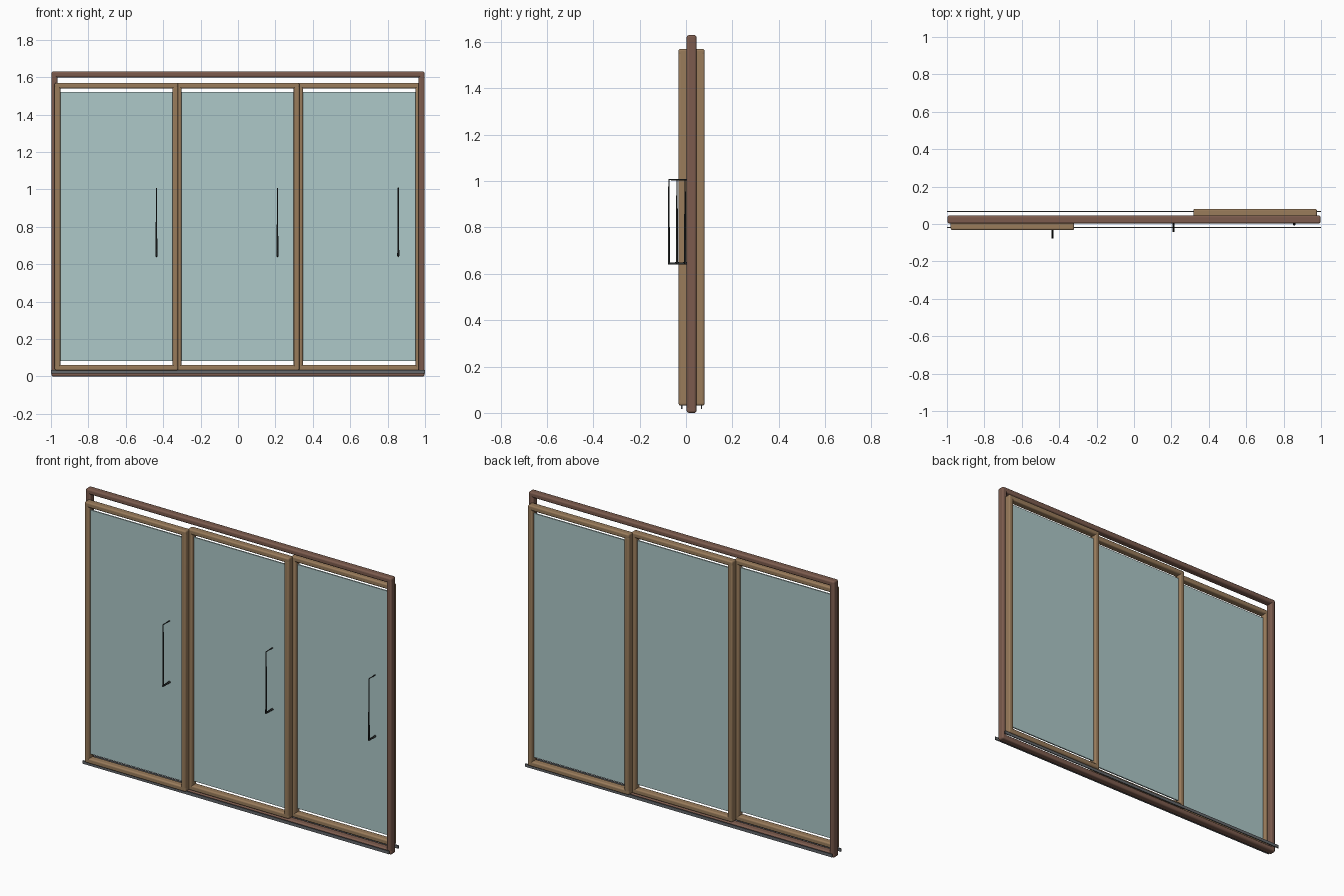
import bpy
from mathutils import Vector

if "Cube" in bpy.data.objects:
    bpy.data.objects.remove(bpy.data.objects["Cube"])


def material(name, color):
    m = bpy.data.materials.new(name)
    m.diffuse_color = color
    m.use_nodes = True
    m.node_tree.nodes["Principled BSDF"].inputs["Base Color"].default_value = m.diffuse_color
    return m


FRAME = material("red_brown", (0.20, 0.105, 0.075, 1))
WOOD = material("light_brown", (0.32, 0.20, 0.105, 1))
GLASS = material("pale_glass", (0.42, 0.58, 0.58, 1))
METAL = material("dark_metal", (0.03, 0.035, 0.035, 1))
STEEL = material("track_grey", (0.13, 0.14, 0.15, 1))


def box(name, x, y, z, mat, bevel=0.0):
    """Box from (min, max) ranges, with optional rounded edges."""
    bpy.ops.mesh.primitive_cube_add(size=1)
    o = bpy.context.object
    o.name = name
    r = [Vector(v) for v in (x, y, z)]
    for v in o.data.vertices:
        v.co = [(a[0] + a[1]) / 2 + c * (a[1] - a[0]) for a, c in zip(r, v.co)]
    o.data.materials.append(mat)
    if bevel:
        b = o.modifiers.new("round", 'BEVEL')
        b.width, b.segments = bevel, 3
        bpy.ops.object.shade_smooth_by_angle()
    return o


def border(name, x, y, z, w, mat, bevel):
    """Rectangular surround made of two rails and two stiles."""
    box(name + "_top_rail", x, y, (z[1] - w, z[1]), mat, bevel)
    box(name + "_bottom_rail", x, y, (z[0], z[0] + w), mat, bevel)
    box(name + "_left_stile", (x[0], x[0] + w), y, z, mat, bevel)
    box(name + "_right_stile", (x[1] - w, x[1]), y, z, mat, bevel)


def handle(name, x, y_bar, y_glass):
    """Bent pull bar, thicker at its lower end."""
    cu = bpy.data.curves.new(name, 'CURVE')
    cu.dimensions = '3D'
    cu.bevel_depth = 0.005
    cu.bevel_resolution = 2
    cu.use_fill_caps = True
    pts = [(y_glass, 0.645, 1.2), (y_bar, 0.645, 1.2), (y_bar, 0.70, 0.9),
           (y_bar, 0.95, 0.6), (y_bar, 1.006, 0.6), (y_glass, 1.006, 0.6)]
    s = cu.splines.new('POLY')
    s.points.add(len(pts) - 1)
    for p, (y, z, r) in zip(s.points, pts):
        p.co = (x, y, z, 1)
        p.radius = r
    cu.materials.append(METAL)
    o = bpy.data.objects.new(name, cu)
    bpy.context.collection.objects.link(o)


# outer frame
border("outer_frame", (-0.997, 0.997), (0.003, 0.045), (0, 1.63), 0.031, FRAME, 0.009)

# floor tracks for the front and back panels
for name, y in (("front_track", -0.019), ("back_track", 0.067)):
    box(name, (-1, 1), (y - 0.003, y + 0.003), (0.016, 0.034), STEEL)

# three sliding panels, each one step further back
panels = (("left_panel", -0.65, -0.011, -0.436),
          ("middle_panel", -0.002, 0.024, 0.211),
          ("right_panel", 0.648, 0.059, 0.857))
for name, cx, cy, hx in panels:
    x = (cx - 0.33, cx + 0.33)
    border(name, x, (cy - 0.021, cy + 0.021), (0.032, 1.57), 0.03, WOOD, 0.008)
    box(name + "_glass", (x[0] + 0.025, x[1] - 0.025), (cy - 0.004, cy + 0.004),
        (0.083, 1.521), GLASS)
    handle(name + "_handle", hx, cy - 0.063, cy - 0.003)
